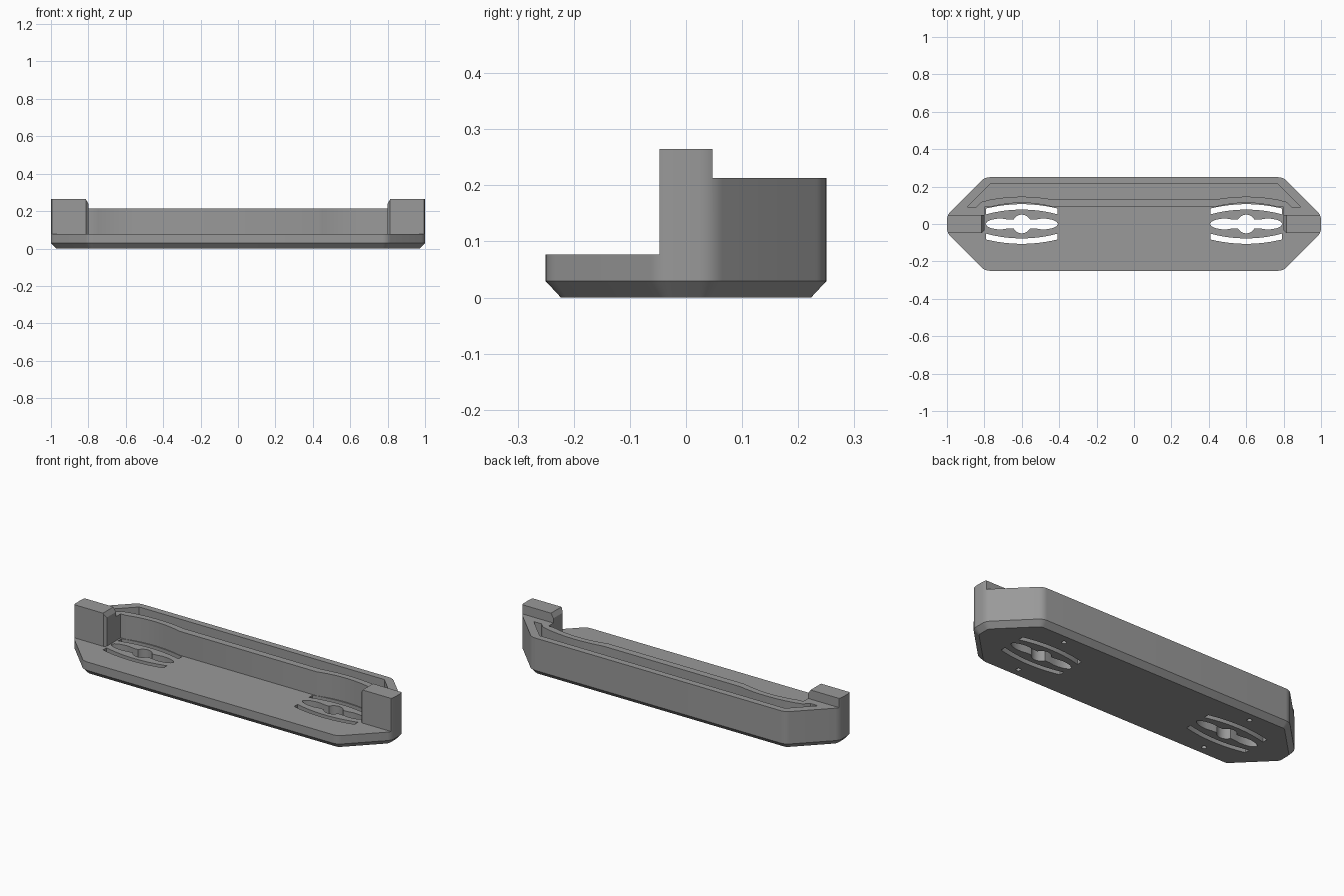
import bpy, bmesh, math

if "Cube" in bpy.data.objects:
    bpy.data.objects.remove(bpy.data.objects["Cube"])

grey = bpy.data.materials.new("mid_grey")
grey.diffuse_color = (0.32, 0.32, 0.32, 1)
grey.use_nodes = True
grey.node_tree.nodes["Principled BSDF"].inputs["Base Color"].default_value = grey.diffuse_color


def loft(name, layers):
    """Closed solid through stacked outlines: [(points, z), ...]."""
    bm = bmesh.new()
    rings = [[bm.verts.new((x, y, z)) for x, y in pts] for pts, z in layers]
    n = len(rings[0])
    for a, b in zip(rings, rings[1:]):
        for i in range(n):
            j = (i + 1) % n
            bm.faces.new((a[i], a[j], b[j], b[i]))
    bm.faces.new(rings[0][::-1])
    bm.faces.new(rings[-1])
    bmesh.ops.recalc_face_normals(bm, faces=bm.faces)
    me = bpy.data.meshes.new(name)
    bm.to_mesh(me)
    bm.free()
    ob = bpy.data.objects.new(name, me)
    bpy.context.collection.objects.link(ob)
    me.materials.append(grey)
    return ob


def prism(name, pts, z0, z1):
    return loft(name, [(pts, z0), (pts, z1)])


def cut(body, cutter):
    """Subtract the cutter from the body and discard it."""
    cutter.hide_render = True
    m = body.modifiers.new("cut", 'BOOLEAN')
    m.operation, m.solver, m.object = 'DIFFERENCE', 'EXACT', cutter
    bpy.context.view_layer.objects.active = body
    bpy.ops.object.modifier_apply(modifier=m.name)
    bpy.data.objects.remove(cutter)


def mirror_x(half):
    """Right half of an outline followed by its mirrored left half."""
    return half + [(-x, y) for x, y in reversed(half)]


def outline(inset):
    """Long octagon with rounded corners, shrunk by the inset."""
    R, s = 0.06, 1.047
    k = s - math.sqrt(2) * R
    quarter = []
    for cx, cy, a0 in ((1 - R, k - 1 + R, 0), (k - 0.25 + R, 0.25 - R, 45)):
        for i in range(7):
            a = math.radians(a0 + 7.5 * i)
            quarter.append((cx + (R - inset) * math.cos(a), cy + (R - inset) * math.sin(a)))
    right = [(x, -y) for x, y in reversed(quarter)] + quarter
    return mirror_x(right)


def bow(mid, end, half, n=16):
    """Shallow parabola over the slots, from -half to +half."""
    return [(half * t, mid - (mid - end) * t * t)
            for t in (-1 + 2 * i / n for i in range(n + 1))]


PLATE, WALL, TOP = 0.077, 0.213, 0.265

# Body with chamfered underside
body = loft("bracket_body", [(outline(0.027), 0), (outline(0), 0.029), (outline(0), TOP)])

# Open tray in front of the rear wall, between the end blocks
inner = [(0.6 + x, y) for x, y in reversed(bow(0.113, 0.09, 0.17))]
cut(body, prism("tray_cutter", mirror_x(
    [(1.1, -0.3), (1.1, -0.047), (0.812, -0.047), (0.8, -0.035), (0.8, 0.09)] + inner),
    PLATE, 0.4))

# Rear wall is lower than the end blocks
cut(body, prism("wall_cutter", [(-1.1, 0.047), (1.1, 0.047), (1.1, 0.4), (-1.1, 0.4)], WALL, 0.4))

# Trough in the top of the rear wall
front = [(0.6 + x, y) for x, y in reversed(bow(0.146, 0.13, 0.17))]
cut(body, prism("trough_cutter", mirror_x(
    [(0.77, 0.213), (0.893, 0.09), (0.845, 0.09), (0.815, 0.118)] + front), PLATE, 0.4))

for s in (-1, 1):
    # Bevel on the inner top edge of each end block
    bevel = prism("bevel_cutter", [(s * 0.75, TOP - 0.03), (s * 0.797, TOP - 0.03),
                                   (s * 0.818, TOP + 0.005), (s * 0.75, TOP + 0.005)], -0.1, 0.1)
    bevel.rotation_euler.x = math.pi / 2
    bpy.context.view_layer.update()
    cut(body, bevel)

    # Centre slot with a round middle and narrower lobes
    arc = [(0.05 * math.cos(math.radians(a)), 0.05 * math.sin(math.radians(a)))
           for a in range(27, 91, 9)]
    q = [(0.195, 0.0), (0.185, 0.012), (0.165, 0.022), (0.135, 0.028), (0.105, 0.029),
         (0.075, 0.024)] + arc
    top = q + [(-x, y) for x, y in reversed(q[:-1])]
    slot = top + [(x, -y) for x, y in reversed(top[1:-1])]
    cut(body, prism("slot_cutter", [(s * 0.6 + x, y) for x, y in slot], -0.1, 0.15))

    for v in (-1, 1):
        # Bowed strap slots either side of the centre slot
        strap = bow(0.106, 0.083, 0.19) + bow(0.077, 0.052, 0.19)[::-1]
        cut(body, prism("strap_cutter", [(s * 0.6 + x, v * y) for x, y in strap], -0.1, 0.15))

        # Small blind holes underneath
        hole = [(s * 0.6 + 0.013 * math.cos(i * math.pi / 8),
                 v * 0.175 + 0.013 * math.sin(i * math.pi / 8)) for i in range(16)]
        cut(body, prism("hole_cutter", hole, -0.1, 0.04))

# Smooth the rounded corners, keep the edges crisp
bpy.ops.object.select_all(action='DESELECT')
body.select_set(True)
bpy.context.view_layer.objects.active = body
bpy.ops.object.shade_smooth_by_angle(angle=math.radians(25))
